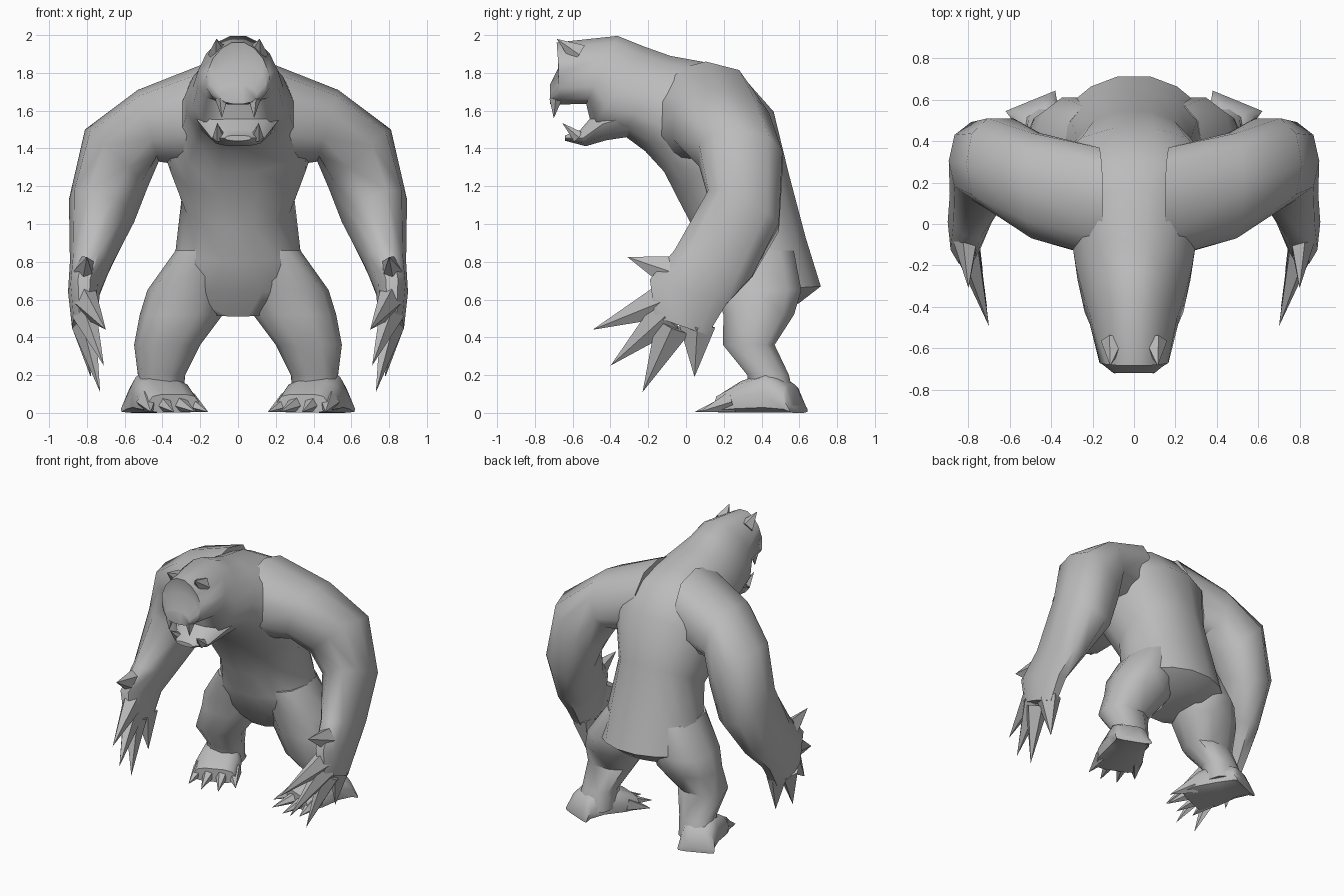
import bpy, bmesh, math
from mathutils import Vector as V

if "Cube" in bpy.data.objects:
    bpy.data.objects.remove(bpy.data.objects["Cube"])

fur = bpy.data.materials.new("grey_fur")
fur.diffuse_color = (0.5, 0.5, 0.5, 1)
fur.use_nodes = True
fur.node_tree.nodes["Principled BSDF"].inputs["Base Color"].default_value = fur.diffuse_color


def finish(name, bm, mirror=False, angle=50):
    bmesh.ops.remove_doubles(bm, verts=bm.verts, dist=0.0005)
    bmesh.ops.recalc_face_normals(bm, faces=bm.faces)
    me = bpy.data.meshes.new(name)
    bm.to_mesh(me)
    bm.free()
    ob = bpy.data.objects.new(name, me)
    bpy.context.collection.objects.link(ob)
    me.materials.append(fur)
    bpy.ops.object.select_all(action='DESELECT')
    ob.select_set(True)
    bpy.context.view_layer.objects.active = ob
    bpy.ops.object.shade_smooth_by_angle(angle=math.radians(angle))
    if mirror:
        m = ob.modifiers.new("mirror", 'MIRROR')
        m.use_mirror_merge = False
    return ob


def loft(bm, rings, n=10, power=2.4):
    """Skin rounded rings; each ring is (centre, side, up, taper of the upper end)."""
    loops = []
    for c, u, v, taper in rings:
        loop = []
        for i in range(n):
            a = 2 * math.pi * i / n
            ca, sa = math.cos(a), math.sin(a)
            x = math.copysign(abs(ca) ** (2 / power), ca)
            y = math.copysign(abs(sa) ** (2 / power), sa)
            loop.append(bm.verts.new(c + u * x * (1 - taper * y) + v * y))
        loops.append(loop)
    for a, b in zip(loops, loops[1:]):
        for i in range(n):
            j = (i + 1) % n
            bm.faces.new((a[i], a[j], b[j], b[i]))
    bm.faces.new(loops[0])
    bm.faces.new(loops[-1])


def spike(bm, base, tip, r, flat=1.0, n=5):
    base, tip = V(base), V(tip)
    d = (tip - base).normalized()
    side = V((1, 0, 0)) - d * d.x
    side.normalize()
    up = d.cross(side)
    ring = [bm.verts.new(base + side * r * flat * math.cos(2 * math.pi * i / n)
                         + up * r * math.sin(2 * math.pi * i / n)) for i in range(n)]
    t = bm.verts.new(tip)
    for i in range(n):
        bm.faces.new((ring[i], ring[(i + 1) % n], t))
    bm.faces.new(ring)


def spine_ring(yl, zl, yh, zh, w, taper=0.0):
    """Ring on the centre plane from its under point to its upper point."""
    lo, hi = V((0, yl, zl)), V((0, yh, zh))
    return ((lo + hi) / 2, V((w, 0, 0)), (hi - lo) / 2, taper)


# Head, neck, hunched back and rump in one skin
bm = bmesh.new()
loft(bm, [spine_ring(*r) for r in (
    (-0.72, 1.635, -0.72, 1.74, 0.10, 0.1),
    (-0.69, 1.63, -0.665, 1.85, 0.15, 0.15),
    (-0.66, 1.63, -0.685, 1.965, 0.165, 0.25),
    (-0.53, 1.63, -0.36, 2.0, 0.21, 0.25),
    (-0.50, 1.50, -0.22, 1.945, 0.24, 0.2),
    (-0.34, 1.47, -0.08, 1.895, 0.28, 0.15),
    (-0.22, 1.38, 0.17, 1.85, 0.31, 0.1),
    (-0.12, 1.27, 0.31, 1.78, 0.40, 0.0),
    (-0.06, 1.15, 0.47, 1.60, 0.39, 0.0),
    (0.03, 0.98, 0.55, 1.27, 0.30, 0.0),
    (0.07, 0.80, 0.64, 0.93, 0.33, 0.0),
    (0.16, 0.64, 0.72, 0.67, 0.40, 0.25),
    (0.24, 0.51, 0.60, 0.58, 0.20, 0.0))], 14, 2.2)
finish("body", bm)

# Lower jaw
bm = bmesh.new()
loft(bm, [spine_ring(*r) for r in (
    (-0.64, 1.44, -0.64, 1.47, 0.07),
    (-0.53, 1.41, -0.56, 1.50, 0.14),
    (-0.42, 1.44, -0.46, 1.62, 0.20),
    (-0.28, 1.46, -0.25, 1.70, 0.24))], 10)
finish("lower_jaw", bm)

# Crest corners, fangs and lower tusks
bm = bmesh.new()
spike(bm, (0.10, -0.57, 1.90), (0.115, -0.685, 1.98), 0.06)
finish("crest", bm, True)
bm = bmesh.new()
spike(bm, (0.085, -0.69, 1.66), (0.085, -0.70, 1.56), 0.035)
spike(bm, (0.10, -0.57, 1.46), (0.11, -0.655, 1.535), 0.035)
finish("teeth", bm, True)

# Arms: outer (x, z), inner (x, z), front y, back y, forward tilt
bm = bmesh.new()
rings = []
for ox, oz, ix, iz, yf, yb, tilt in (
        (0.15, 1.86, 0.20, 1.30, -0.17, 0.38, 0),
        (0.53, 1.71, 0.42, 1.33, -0.08, 0.45, 0),
        (0.81, 1.50, 0.48, 1.19, 0.06, 0.52, 0.02),
        (0.895, 1.13, 0.55, 1.01, 0.11, 0.50, 0.09),
        (0.89, 0.80, 0.67, 0.78, -0.07, 0.36, 0.07),
        (0.90, 0.64, 0.73, 0.64, -0.20, 0.22, 0.07),
        (0.88, 0.46, 0.75, 0.46, -0.17, 0.12, 0.05)):
    o, i = V((ox, 0, oz)), V((ix, 0, iz))
    rings.append(((o + i) / 2 + V((0, (yf + yb) / 2, 0)), (o - i) / 2,
                  V((0, (yb - yf) / 2, -tilt)), 0))
loft(bm, rings, 10)
finish("arm", bm, True)

# Hand claws, thumb first
bm = bmesh.new()
for by, bz, tx, ty, tz in ((-0.06, 0.74, 0.80, -0.31, 0.825),
                           (-0.10, 0.60, 0.70, -0.495, 0.44),
                           (-0.10, 0.52, 0.71, -0.40, 0.25),
                           (-0.07, 0.46, 0.73, -0.23, 0.11),
                           (0.06, 0.46, 0.78, 0.045, 0.19)):
    spike(bm, (0.81, by, bz), (tx, ty, tz), 0.10, 0.7)
finish("hand_claws", bm, True)

# Legs: height, inner x, outer x, front y, back y
bm = bmesh.new()
rings = []
for z, xi, xo, yf, yb in ((0.86, 0.06, 0.33, 0.12, 0.58),
                          (0.65, 0.06, 0.48, 0.15, 0.62),
                          (0.52, 0.08, 0.52, 0.19, 0.58),
                          (0.36, 0.20, 0.55, 0.19, 0.475),
                          (0.20, 0.28, 0.53, 0.32, 0.55),
                          (0.06, 0.29, 0.56, 0.32, 0.58)):
    rings.append((V(((xi + xo) / 2, (yf + yb) / 2, z)), V(((xo - xi) / 2, 0, 0)),
                  V((0, (yb - yf) / 2, 0)), 0))
loft(bm, rings, 10)
finish("leg", bm, True)

# Feet turned inward: distance from heel, half width, height
heel = V((0.50, 0.595, 0))
ahead = V((-0.38, -0.925, 0)).normalized()
side = V((-ahead.y, ahead.x, 0))
bm = bmesh.new()
loft(bm, [(heel + ahead * d + V((0, 0, h / 2)), side * w, V((0, 0, h / 2)), 0.12)
          for d, w, h in ((0.0, 0.13, 0.04), (0.04, 0.12, 0.15),
                          (0.15, 0.13, 0.22), (0.30, 0.16, 0.17),
                          (0.42, 0.15, 0.10))], 10, 3.5)
finish("foot", bm, True)

# Toe claws fanned across the front of each foot
bm = bmesh.new()
for s, reach in ((-0.15, 0.50), (-0.055, 0.58), (0.055, 0.57), (0.15, 0.50)):
    spike(bm, heel + ahead * 0.33 + side * s * 0.75 + V((0, 0, 0.06)),
          heel + ahead * reach + side * s * 1.1 + V((0, 0, 0.005)), 0.06)
finish("toe_claws", bm, True)
